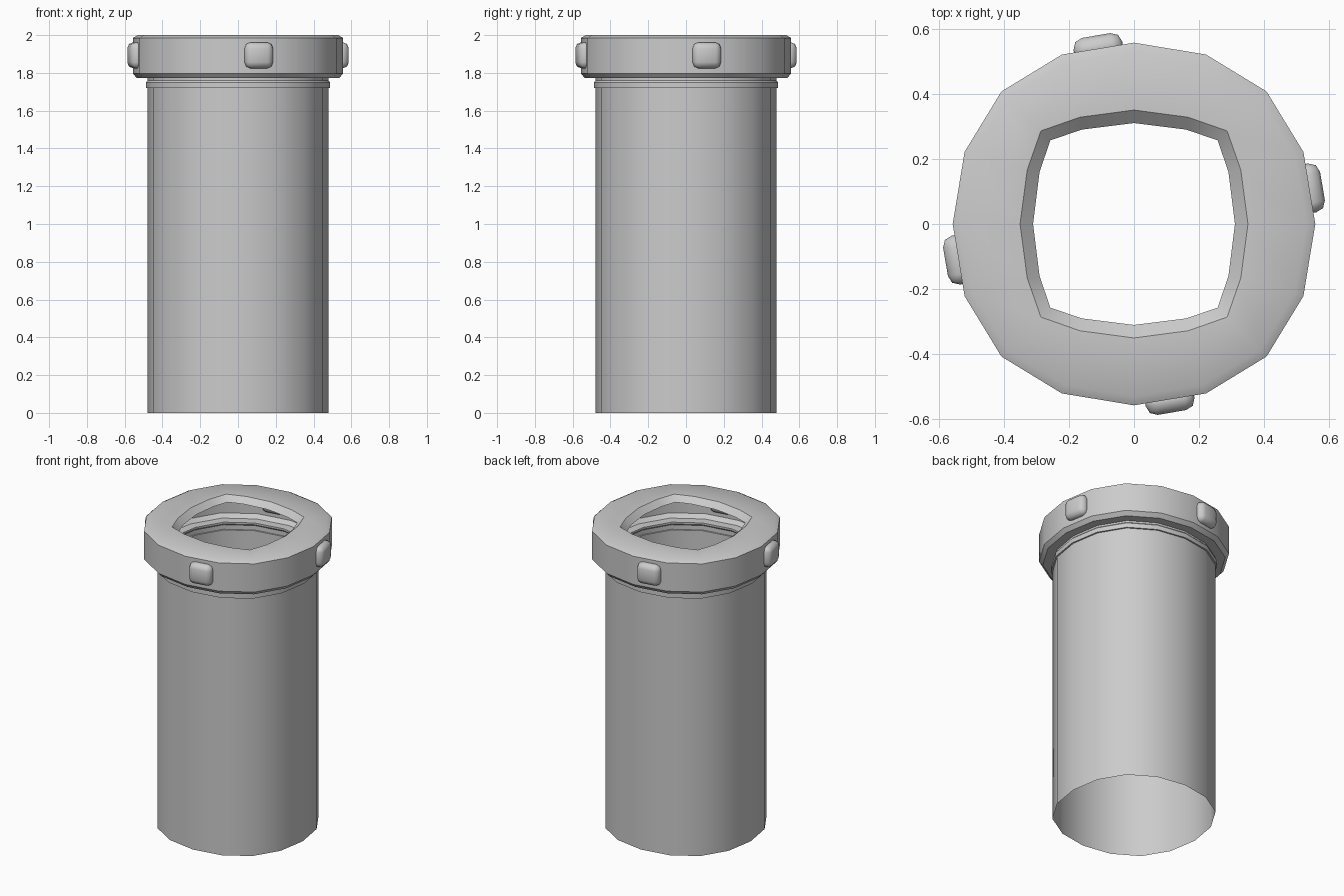
import bpy, bmesh, math
from mathutils import Matrix, Vector

if "Cube" in bpy.data.objects:
    bpy.data.objects.remove(bpy.data.objects["Cube"])


def ring(z, a, b=None, c=None, d=None):
    """16-sided loop with four-fold symmetry: (a,0), (b,c), (d,d), (c,b) per quarter."""
    b = b or a * 0.934
    c = c or a * 0.398
    d = d or a * 0.731
    pts = []
    for q in range(4):
        rot = Matrix.Rotation(q * math.pi / 2, 3, 'Z')
        pts += [rot @ Vector((x, y, z)) for x, y in ((a, 0), (b, c), (d, d), (c, b))]
    return pts


def finish(bm, name, angle):
    me = bpy.data.meshes.new(name)
    bm.to_mesh(me)
    bm.free()
    ob = bpy.data.objects.new(name, me)
    bpy.context.collection.objects.link(ob)
    bpy.ops.object.select_all(action='DESELECT')
    ob.select_set(True)
    bpy.context.view_layer.objects.active = ob
    bpy.ops.object.shade_smooth_by_angle(angle=math.radians(angle))
    return ob


def shell(name, rings):
    """Open single-surface skin through a stack of loops, bottom to top."""
    bm = bmesh.new()
    loops = [[bm.verts.new(p) for p in r] for r in rings]
    for lo, hi in zip(loops, loops[1:]):
        for i in range(16):
            j = (i + 1) % 16
            bm.faces.new((lo[i], lo[j], hi[j], hi[i]))
    return finish(bm, name, 35)


# Open pipe with a thin band below the collar
shell("pipe", [ring(0, 0.478), ring(1.72, 0.478), ring(1.72, 0.488),
               ring(1.75, 0.488), ring(1.76, 0.478), ring(1.772, 0.478)])

# Bevelled collar, flat top and squarish opening with a sloped lip
shell("collar", [ring(1.772, 0.478), ring(1.772, 0.535), ring(1.797, 0.557),
                 ring(1.985, 0.557), ring(2.0, 0.53),
                 ring(2.0, 0.35, 0.328, 0.166, 0.286),
                 ring(1.965, 0.31, 0.29, 0.16, 0.257)])

# Four rounded studs, one on a facet of each side
for k, side in enumerate(("front", "right", "back", "left")):
    bm = bmesh.new()
    bmesh.ops.create_cube(bm, size=1)
    bmesh.ops.scale(bm, vec=(0.152, 0.075, 0.138), verts=bm.verts)
    bmesh.ops.bevel(bm, geom=bm.edges[:], offset=0.032, segments=2,
                    profile=0.5, affect='EDGES')
    place = (Matrix.Rotation(k * math.pi / 2, 4, 'Z')
             @ Matrix.Translation((0.11, -0.542, 1.893))
             @ Matrix.Rotation(math.radians(9.6), 4, 'Z'))
    bmesh.ops.transform(bm, matrix=place, verts=bm.verts)
    finish(bm, side + "_stud", 60)
